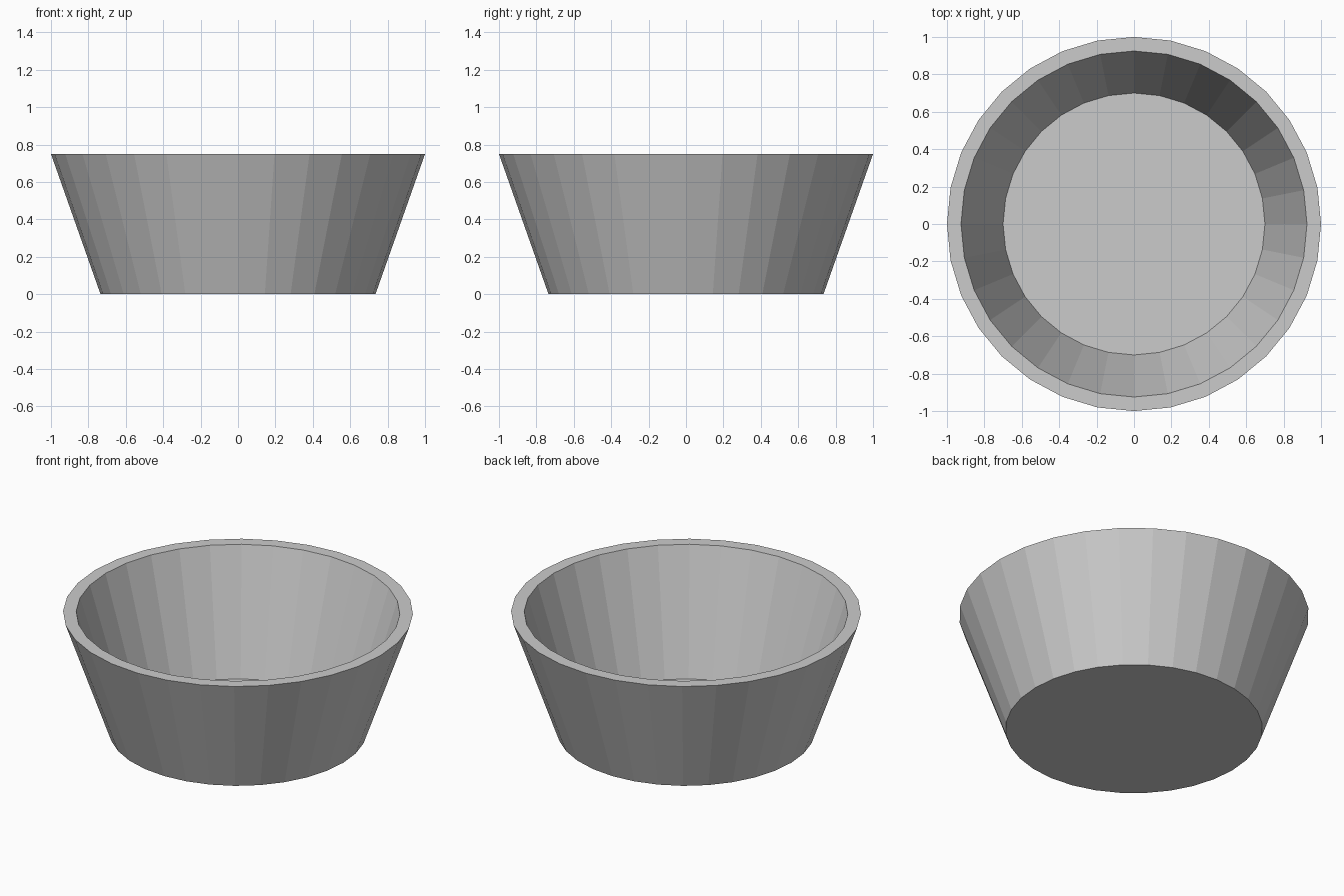
import bpy, bmesh
from math import sin, cos, pi

if "Cube" in bpy.data.objects:
    bpy.data.objects.remove(bpy.data.objects["Cube"])

SIDES = 32
# Wall profile (radius, height): outer base, outer rim, inner rim, inner floor edge
PROFILE = [(0.735, 0.0), (1.0, 0.75), (0.925, 0.75), (0.70, 0.006)]

bm = bmesh.new()


def ring(radius, z):
    return [bm.verts.new((radius * cos(2 * pi * i / SIDES),
                          radius * sin(2 * pi * i / SIDES), z))
            for i in range(SIDES)]


# Flat-faceted outer wall, rim and inner wall
rings = [ring(r, z) for r, z in PROFILE]
for a, b in zip(rings, rings[1:]):
    for i in range(SIDES):
        j = (i + 1) % SIDES
        bm.faces.new((a[i], a[j], b[j], b[i]))

# Underside and thin inner floor
bm.faces.new(rings[0][::-1])
bm.faces.new(rings[-1])
bmesh.ops.recalc_face_normals(bm, faces=bm.faces)

mesh = bpy.data.meshes.new("bowl")
bm.to_mesh(mesh)
bm.free()
bowl = bpy.data.objects.new("bowl", mesh)
bpy.context.collection.objects.link(bowl)
